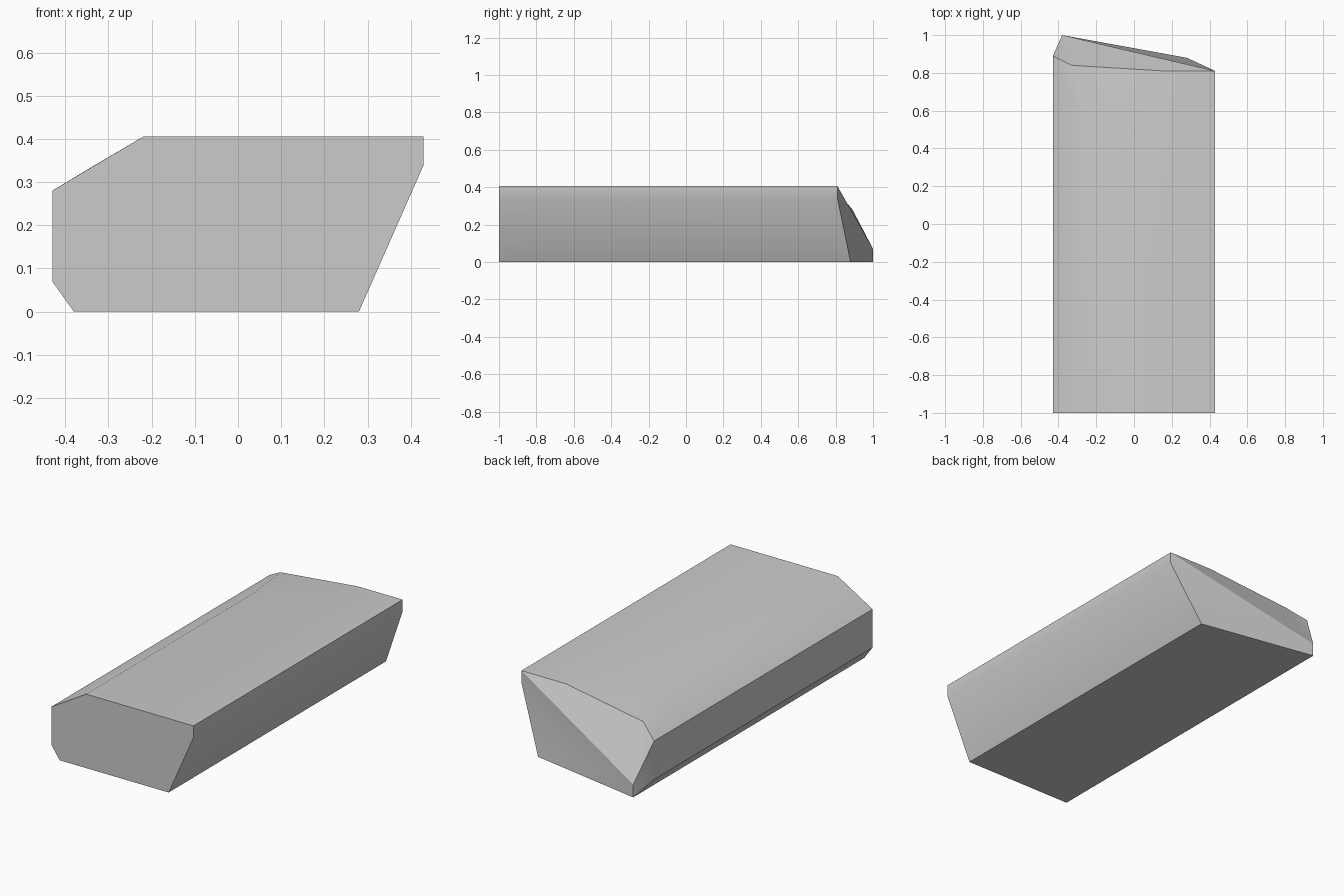
import bpy, bmesh, math

if "Cube" in bpy.data.objects:
    bpy.data.objects.remove(bpy.data.objects["Cube"], do_unlink=True)

grey = bpy.data.materials.new("stone grey")
grey.use_nodes = True
colour = (0.6, 0.6, 0.6, 1)
grey.diffuse_color = colour
grey.node_tree.nodes["Principled BSDF"].inputs["Base Color"].default_value = colour

# Cross-section corners: x, z and the y where each long edge ends at the back
profile = {
    "base_right": (-0.38, 0, 1.0),
    "base_left": (0.28, 0, 0.88),
    "side_left": (0.43, 0.34, 0.81),
    "top_left": (0.43, 0.405, 0.81),
    "top_right": (-0.22, 0.405, 0.45),
    "side_right": (-0.43, 0.28, 0.89),
    "low_right": (-0.43, 0.07, 0.89),
}
bm = bmesh.new()
front = {n: bm.verts.new((x, -1, z)) for n, (x, z, y) in profile.items()}
back = {n: bm.verts.new((x, y, z)) for n, (x, z, y) in profile.items()}

# Extra corners of the slanted back end
ridge = bm.verts.new((0.16, 0.81, 0.405))
bevel = bm.verts.new((-0.33, 0.84, 0.34))
nose = bm.verts.new((-0.38, 1.0, 0.07))

# Front cap and long sides
bm.faces.new(front.values())
names = list(profile)
extras = {"top_left": [ridge], "top_right": [bevel]}
for a, b in zip(names, names[1:] + names[:1]):
    bm.faces.new([front[a], front[b], back[b]] + extras.get(a, [])[::-1] + [back[a]])

# Dropped corner of the top
bm.faces.new((ridge, bevel, back["top_right"]))

# Slanted back end, fanned from the nose
rim = [back["base_right"], back["base_left"], back["side_left"], back["top_left"],
       ridge, bevel, back["side_right"], back["low_right"], back["base_right"]]
for a, b in zip(rim, rim[1:]):
    bm.faces.new((nose, a, b))

bmesh.ops.recalc_face_normals(bm, faces=bm.faces)
mesh = bpy.data.meshes.new("slanted_block")
bm.to_mesh(mesh)
bm.free()
mesh.materials.append(grey)
block = bpy.data.objects.new("slanted_block", mesh)
bpy.context.collection.objects.link(block)

# Smooth over the gentle bevels only
bpy.context.view_layer.objects.active = block
block.select_set(True)
bpy.ops.object.shade_smooth_by_angle(angle=math.radians(32))
